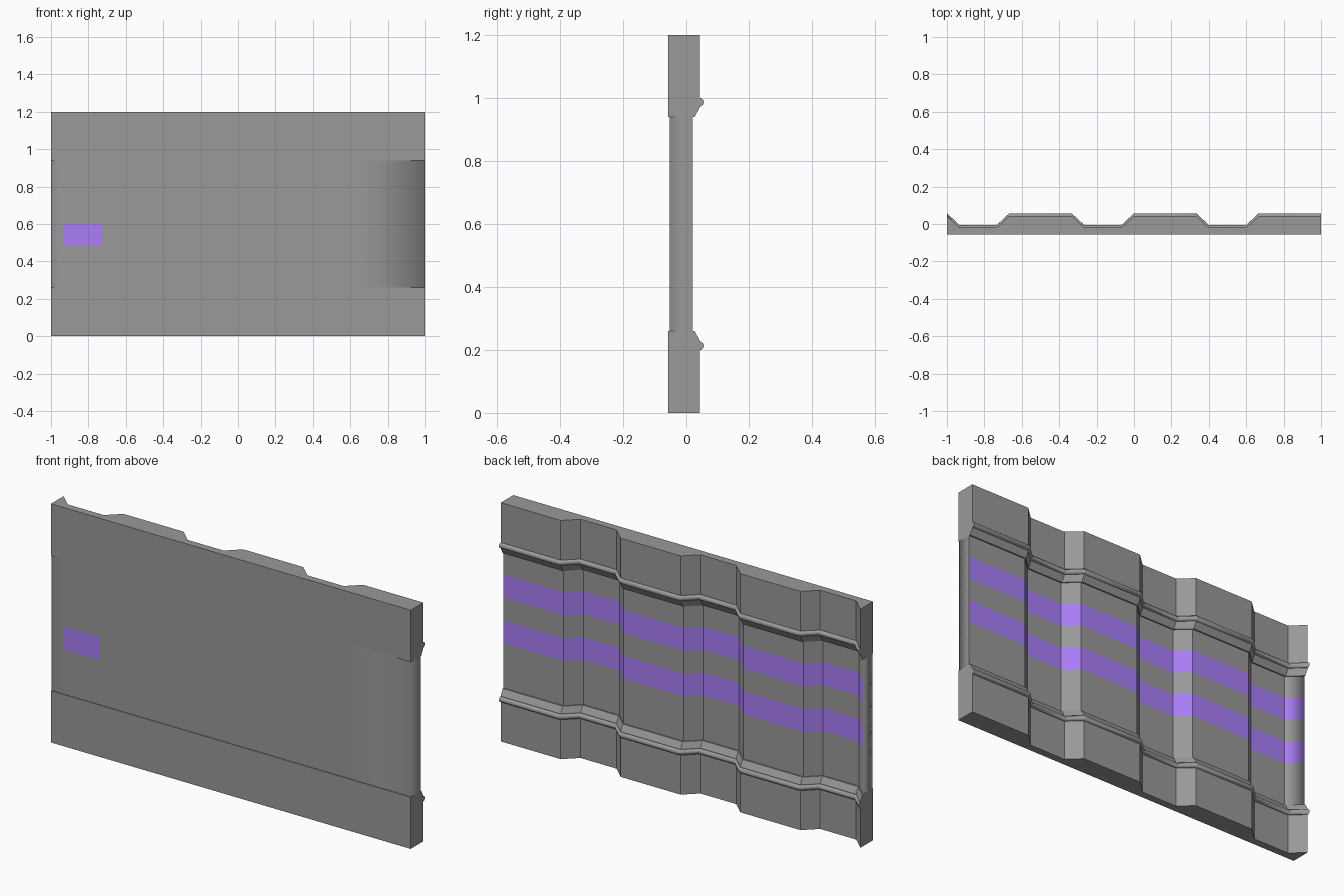
import bpy, bmesh, math

if "Cube" in bpy.data.objects:
    bpy.data.objects.remove(bpy.data.objects["Cube"])

HEIGHT, DROP = 1.2, 0.062

# Corrugation along x: (x, y shift of the back surface), repeating every 2/3
STATIONS = []
for i in range(3):
    s = -1 + i * 2 / 3
    STATIONS += [(s, 0), (s + 0.0667, -DROP), (s + 0.2667, -DROP), (s + 0.3333, 0)]
STATIONS.append((1, 0))

purple = bpy.data.materials.new("purple_paint")
purple.diffuse_color = (0.40, 0.205, 0.94, 1)
purple.use_nodes = True
purple.node_tree.nodes["Principled BSDF"].inputs["Base Color"].default_value = purple.diffuse_color
grey = bpy.data.materials.new("dark_grey")
grey.diffuse_color = (0.32, 0.32, 0.32, 1)
grey.use_nodes = True
grey.node_tree.nodes["Principled BSDF"].inputs["Base Color"].default_value = grey.diffuse_color


def sweep(name, section, flip=False):
    """Sweep a closed (y, z, follows_corrugation) section along the stations."""
    bm = bmesh.new()
    rings = []
    for x, shift in STATIONS:
        rings.append([bm.verts.new((x, y + shift * follow, HEIGHT - z if flip else z))
                      for y, z, follow in section])
    n = len(section)
    for a, b in zip(rings, rings[1:]):
        for i in range(n):
            j = (i + 1) % n
            bm.faces.new((a[i], a[j], b[j], b[i]))
    bm.faces.new(rings[0])
    bm.faces.new(rings[-1])
    bmesh.ops.recalc_face_normals(bm, faces=bm.faces)
    mesh = bpy.data.meshes.new(name)
    bm.to_mesh(mesh)
    bm.free()
    mesh.materials.append(grey)
    obj = bpy.data.objects.new(name, mesh)
    bpy.context.collection.objects.link(obj)
    return obj


# Thick bands with a chamfered inner lip, and the rails on them
band = [(-0.057, 0.94, 0), (0.027, 0.94, 1), (0.043, 0.97, 1),
        (0.043, HEIGHT, 1), (-0.057, HEIGHT, 0)]
rail = [(0.043 + 0.014 * math.cos(k * math.tau / 10),
         0.987 + 0.014 * math.sin(k * math.tau / 10), 1) for k in range(10)]
for side, flip in (("upper", False), ("lower", True)):
    sweep(side + "_band", band, flip)
    obj = sweep(side + "_rail", rail, flip)
    bpy.ops.object.select_all(action='DESELECT')
    bpy.context.view_layer.objects.active = obj
    obj.select_set(True)
    bpy.ops.object.shade_smooth_by_angle(angle=math.radians(40))

# Thin centre panel, cut into rows at the stripe edges
FRONT = -0.053
rows = [0.26, 0.485, 0.60, 0.715, 0.83, 0.94]
panel = sweep("centre_panel", [(FRONT, z, 0) for z in rows] +
              [(0.02, z, 1) for z in reversed(rows)])
panel.data.materials.append(purple)
bm = bmesh.new()
bm.from_mesh(panel.data)
for f in bm.faces:
    c = f.calc_center_median()
    in_stripe = 0.485 < c.z < 0.60 or 0.715 < c.z < 0.83
    is_end = abs(f.normal.x) > 0.99
    is_front = f.normal.y < -0.9
    marker = is_front and -0.95 < c.x < -0.72 and c.z < 0.61
    # Painted stripes on the back, one small marker on the front
    if in_stripe and not is_end and (marker or not is_front):
        f.material_index = 1
    f.smooth = True
# Only the front corners and the left back corner blend softly into the ends
for e in bm.edges:
    a, b = e.verts
    vertical = abs(a.co.x - b.co.x) < 1e-5 and abs(a.co.y - b.co.y) < 1e-5
    soft = vertical and (a.co.x < -0.999 or
                         (a.co.x > 0.999 and a.co.y < FRONT + 0.001))
    flat = e.calc_face_angle(0) < 0.01
    e.smooth = soft or flat
bm.to_mesh(panel.data)
bm.free()
